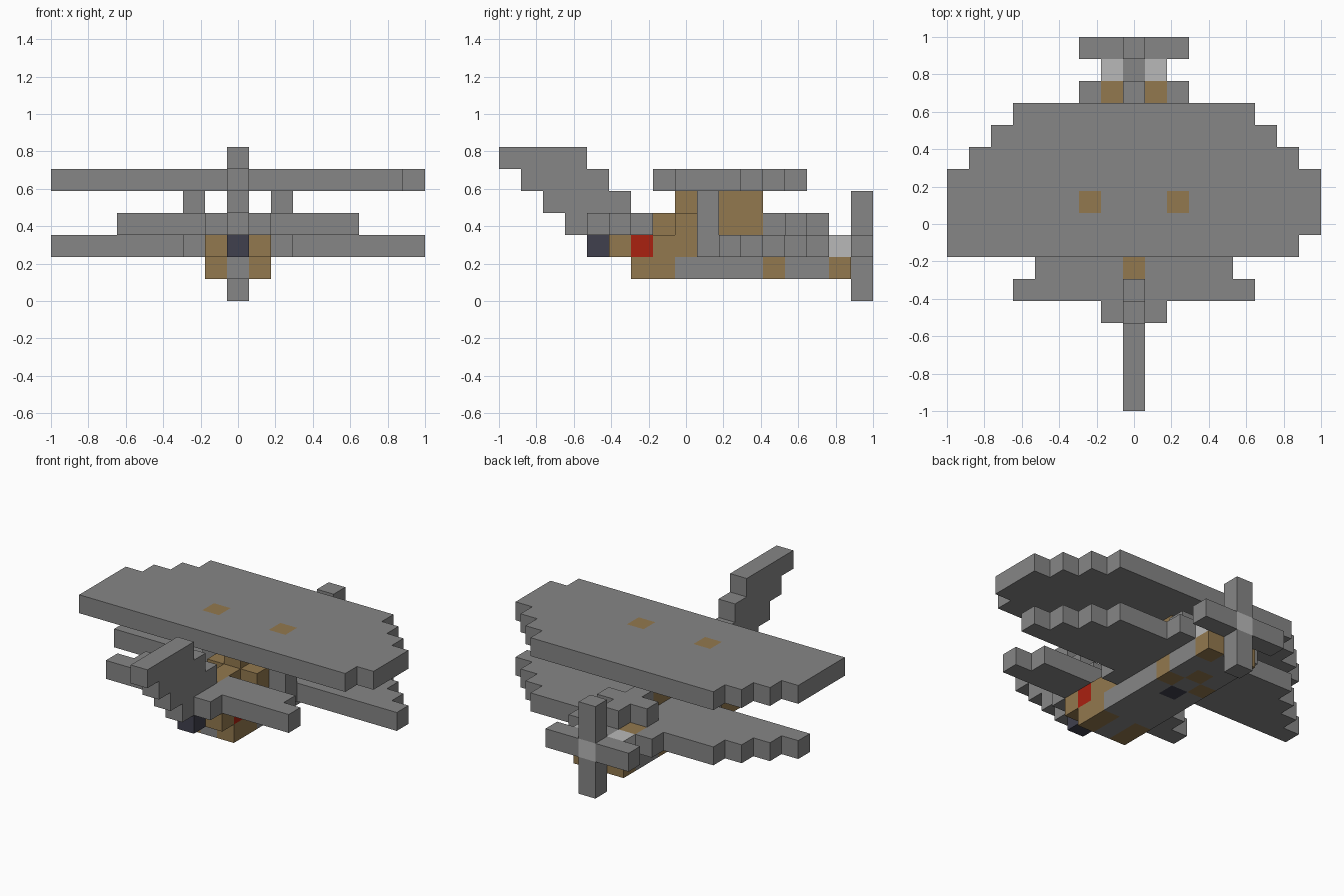
import bpy, bmesh
from mathutils import Vector

if "Cube" in bpy.data.objects:
    bpy.data.objects.remove(bpy.data.objects["Cube"])

C = 2 / 17  # edge length of one block

COLOURS = {
    "grey": (0.24, 0.24, 0.24),
    "light_grey": (0.485, 0.485, 0.485),
    "wood": (0.29, 0.19, 0.077),
    "red": (0.40, 0.015, 0.005),
    "navy": (0.051, 0.051, 0.076),
}
MATERIALS = {}
for mat_name, rgb in COLOURS.items():
    mat = bpy.data.materials.new(mat_name)
    mat.use_nodes = True
    mat.diffuse_color = (*rgb, 1)
    mat.node_tree.nodes["Principled BSDF"].inputs["Base Color"].default_value = (*rgb, 1)
    MATERIALS[mat_name] = mat


def span(v):
    """A number is one block; a pair is an inclusive range of blocks."""
    return range(v[0], v[1] + 1) if isinstance(v, tuple) else (v,)


def build(name, boxes):
    """Join block boxes (colour, x, y, z) into one skin; later boxes repaint earlier ones."""
    cells = {}
    for colour, xs, ys, zs in boxes:
        cells.update({(x, y, z): colour for x in span(xs) for y in span(ys) for z in span(zs)})
    slots = sorted(set(cells.values()))
    bm = bmesh.new()
    for cell, colour in cells.items():
        centre = Vector(cell) + Vector((0, 0, 0.5))
        for axis in range(3):
            for sign in (-1, 1):
                n = Vector((0, 0, 0))
                n[axis] = sign
                if tuple(int(a + b) for a, b in zip(cell, n)) in cells:
                    continue
                u = Vector((n.y, n.z, n.x))
                v = n.cross(u)
                corners = [centre + (n + a * u + b * v) / 2
                           for a, b in ((-1, -1), (1, -1), (1, 1), (-1, 1))]
                face = bm.faces.new([bm.verts.new(p * C) for p in corners])
                face.material_index = slots.index(colour)
    bmesh.ops.remove_doubles(bm, verts=bm.verts[:], dist=C / 100)
    bmesh.ops.dissolve_limit(bm, angle_limit=0.01, verts=bm.verts[:], edges=bm.edges[:],
                             delimit={'MATERIAL'})
    mesh = bpy.data.meshes.new(name)
    bm.to_mesh(mesh)
    bm.free()
    for s in slots:
        mesh.materials.append(MATERIALS[s])
    obj = bpy.data.objects.new(name, mesh)
    bpy.context.collection.objects.link(obj)
    return obj


def pair(colour, x, y, z):
    """The same block on both sides."""
    return [(colour, x, y, z), (colour, -x, y, z)]


# Stepped tips shared by both wings
tips = [(8 - s, 2 + s) for s in range(4)]

# Upper wing, with one corner block missing and the strut ends showing
build("upper_wing",
      [("grey", (-8, 7), -1, 5), ("grey", (-8, 8), (0, 1), 5)]
      + [("grey", (-w, w), y, 5) for w, y in tips]
      + pair("wood", 2, 1, 5))

# Struts between the wings
for side, x in (("left", 2), ("right", -2)):
    build(side + "_strut", [("grey", x, 1, (3, 4))])

# Fuselage and lower wing
build("fuselage_and_lower_wing",
      [("grey", (-w, w), y, 2) for w, y in tips]
      + [("grey", (-2, 2), 1, 2), ("grey", (-2, 2), 6, 2),
         ("grey", (-1, 1), (-2, 7), 1),
         ("grey", 0, (-3, 7), 2),
         ("wood", 0, 5, 1), ("navy", 0, 3, 1)]
      + pair("wood", 1, (-3, 1), 2) + pair("red", 1, -2, 2)
      + pair("wood", 1, 6, 2) + pair("light_grey", 1, 7, 2)
      + pair("wood", 1, (-2, -1), 1) + pair("wood", 1, 4, 1) + pair("wood", 1, 7, 1))

# Cockpit rear rest
build("cockpit_back",
      [("wood", 0, -1, 3), ("wood", (-1, 1), 0, 3), ("wood", 0, 0, 4)])

# Windscreen block and engine hood
build("windscreen", [("wood", 0, (2, 3), (3, 4))])
build("engine_hood", [("grey", 0, (4, 6), 3), ("grey", (-1, 1), 5, 3)])

# Tailplane with skid block under it
build("tailplane",
      [("grey", (-4, 4), -2, 3), ("grey", (-5, 5), -3, 3),
       ("grey", (-1, 1), -4, 3), ("wood", 0, -2, 3)])
build("tail_skid", [("navy", 0, -4, 2)])

# Swept tail fin
build("tail_fin",
      [("grey", 0, -5, 3), ("grey", 0, (-6, -3), 4),
       ("grey", 0, (-7, -4), 5), ("grey", 0, (-8, -5), 6)])

# Propeller with hub
build("propeller",
      [("grey", 0, 8, (0, 4)), ("grey", (-2, 2), 8, 2), ("light_grey", 0, 8, 2)])
